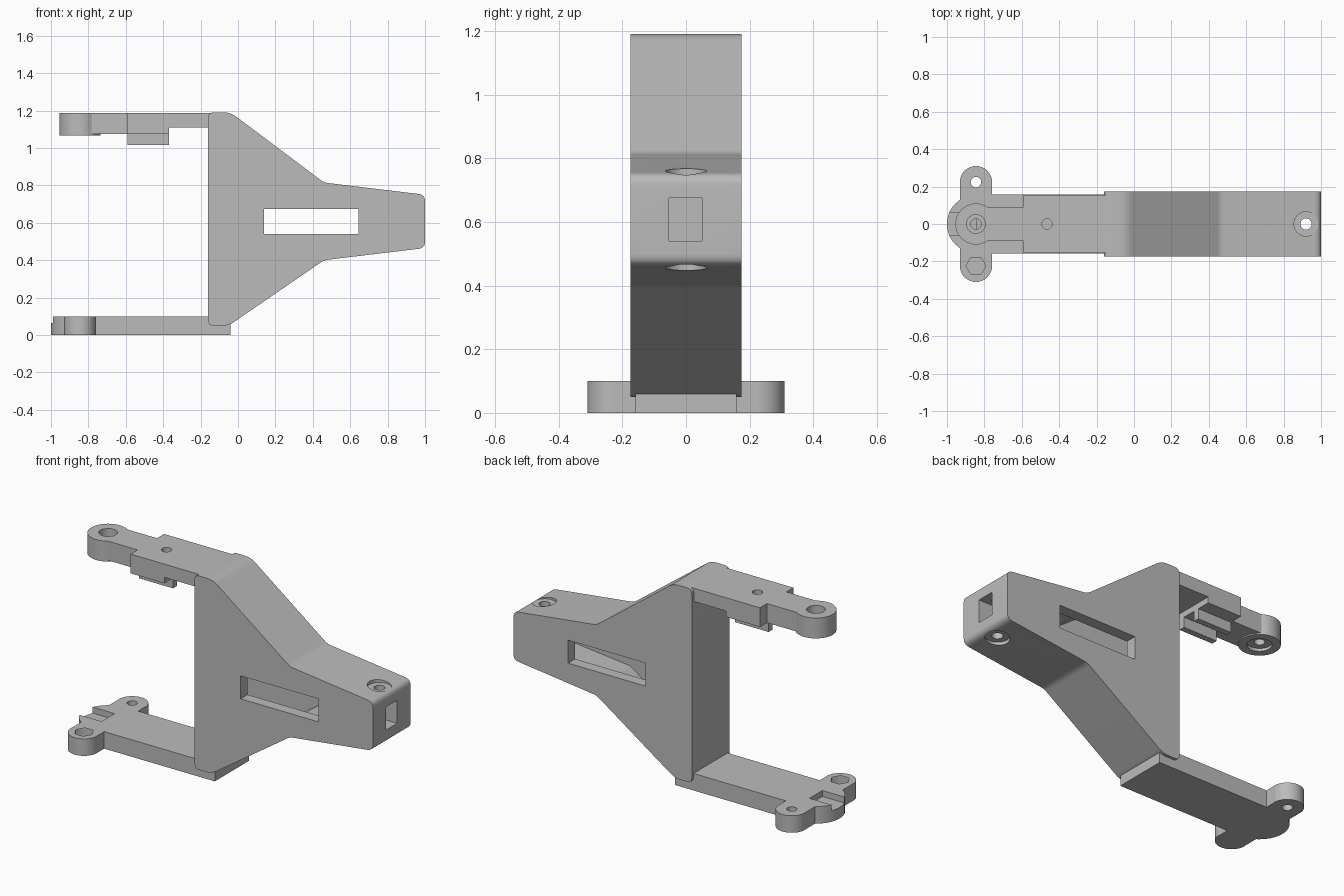
import bpy, bmesh, math
from mathutils import Vector

old = bpy.data.objects.get("Cube")
if old:
    bpy.data.objects.remove(old, do_unlink=True)

grey = bpy.data.materials.new("plain grey")
grey.use_nodes = True
grey.diffuse_color = (0.5, 0.5, 0.5, 1)
grey.node_tree.nodes["Principled BSDF"].inputs["Base Color"].default_value = grey.diffuse_color


def finish(name, bm):
    bmesh.ops.recalc_face_normals(bm, faces=bm.faces)
    mesh = bpy.data.meshes.new(name)
    bm.to_mesh(mesh)
    bm.free()
    mesh.materials.append(grey)
    ob = bpy.data.objects.new(name, mesh)
    bpy.context.collection.objects.link(ob)
    return ob


def box(name, x, y, z):
    bm = bmesh.new()
    bmesh.ops.create_cube(bm, size=1)
    for v in bm.verts:
        v.co = [lo + (c + 0.5) * (hi - lo) for c, (lo, hi) in zip(v.co, (x, y, z))]
    return finish(name, bm)


def cylinder(name, x, y, r, z, sides=48):
    bm = bmesh.new()
    bmesh.ops.create_cone(bm, cap_ends=True, segments=sides, radius1=r, radius2=r, depth=z[1] - z[0])
    turn = math.pi / 2  # put a corner on the x axis for six sides
    for v in bm.verts:
        px, py = v.co.x, v.co.y
        v.co = (x + px * math.cos(turn) - py * math.sin(turn),
                y + px * math.sin(turn) + py * math.cos(turn), v.co.z + (z[0] + z[1]) / 2)
    return finish(name, bm)


def rounded_prism(name, corners, half_width):
    """Extrude an x-z outline of (x, z, corner radius) along y."""
    bm = bmesh.new()
    outline = []
    for i, (x, z, r) in enumerate(corners):
        p = Vector((x, z))
        if not r:
            outline.append(p)
            continue
        ends = [p + (Vector(corners[j % len(corners)][:2]) - p).normalized() * r for j in (i - 1, i + 1)]
        for k in range(7):
            t = k / 6
            outline.append(ends[0] * (1 - t) ** 2 + p * 2 * t * (1 - t) + ends[1] * t * t)
    face = bm.faces.new([bm.verts.new((p.x, -half_width, p.y)) for p in outline])
    new = bmesh.ops.extrude_face_region(bm, geom=[face])["geom"]
    bmesh.ops.translate(bm, vec=(0, 2 * half_width, 0),
                        verts=[g for g in new if isinstance(g, bmesh.types.BMVert)])
    return finish(name, bm)


def combine(ob, tools, operation):
    bpy.context.view_layer.objects.active = ob
    for tool in tools:
        mod = ob.modifiers.new("shape", "BOOLEAN")
        mod.operation = operation
        mod.solver = "EXACT"
        mod.object = tool
        bpy.ops.object.modifier_apply(modifier=mod.name)
        bpy.data.objects.remove(tool, do_unlink=True)


def soften(ob):
    bpy.ops.object.select_all(action="DESELECT")
    ob.select_set(True)
    bpy.context.view_layer.objects.active = ob
    bpy.ops.object.shade_smooth_by_angle(angle=math.radians(25))


# Hollow tapered body
body = rounded_prism("tapered_body", [
    (-0.16, 0.05, 0.03), (-0.05, 0.05, 0.035), (0.46, 0.40, 0.02), (1, 0.465, 0.035),
    (1, 0.75, 0.035), (0.46, 0.815, 0.02), (-0.04, 1.19, 0.035), (-0.16, 1.19, 0.03)], 0.175)
cavity = rounded_prism("cavity", [
    (-0.09, 0.13, 0), (-0.06, 0.13, 0), (0.44, 0.47, 0), (0.82, 0.51, 0),
    (0.82, 0.7, 0), (0.44, 0.745, 0), (-0.06, 1.1, 0), (-0.09, 1.1, 0)], 0.11)
window = (0.54, 0.675)
combine(body, [
    cavity,
    box("side_slot", (0.14, 0.645), (-0.3, 0.3), window),
    box("nose_socket", (0.5, 1.1), (-0.053, 0.051), window),
    cylinder("nose_bolt_hole", 0.92, 0, 0.03, (0.3, 0.9)),
    cylinder("upper_bolt_seat", 0.92, 0, 0.065, (0.748, 0.9)),
    cylinder("lower_bolt_seat", 0.92, 0, 0.065, (0.3, 0.467)),
], "DIFFERENCE")
soften(body)

# Upper arm with a stepped underside and an eye
pivot = -0.845
upper = box("upper_arm", (-0.59, -0.37), (-0.155, 0.155), (1.075, 1.188))
combine(upper, [
    box("arm_root", (-0.4, -0.1), (-0.155, 0.155), (1.11, 1.188)),
    box("eye_neck", (pivot, -0.55), (-0.09, 0.09), (1.075, 1.188)),
    cylinder("eye", pivot, 0, 0.11, (1.068, 1.188)),
], "UNION")
combine(upper, [
    cylinder("eye_bore", pivot, 0, 0.05, (1.12, 1.3)),
    cylinder("eye_pin_hole", pivot, 0, 0.028, (1, 1.3)),
    cylinder("eye_lower_seat", pivot, 0, 0.065, (1, 1.085)),
    cylinder("arm_screw_hole", -0.465, 0, 0.028, (1, 1.3)),
], "DIFFERENCE")
soften(upper)

# Guide rails under the upper arm
for side, name in ((-1, "right_guide_rail"), (1, "left_guide_rail")):
    box(name, (-0.59, -0.37), sorted((side * 0.04, side * 0.075)), (1.015, 1.08))

# Lower arm with a ring and two nut ears
deck = (0, 0.1)
lower = box("lower_arm", (-0.79, -0.04), (-0.158, 0.158), deck)
combine(lower, [
    box("under_body_cut", (-0.1, 0.1), (-0.3, 0.3), (0.06, 0.2)),
], "DIFFERENCE")
parts = [cylinder("ring", pivot, 0, 0.155, deck),
         box("ear_bar", (pivot - 0.085, pivot + 0.085), (-0.225, 0.225), deck)]
cuts = [cylinder("ring_hole", pivot, 0, 0.1, (-0.1, 0.2)),
        box("ring_notch", (-1.1, pivot), (-0.06, 0.06), (0.065, 0.2))]
for side in (-1, 1):
    y = side * 0.224
    parts.append(cylinder("ear", pivot, y, 0.086, deck))
    cuts.append(cylinder("nut_pocket", pivot, y, 0.053, (0.045, 0.2), 6))
    cuts.append(cylinder("ear_hole", pivot, y, 0.028, (-0.1, 0.2)))
combine(lower, parts, "UNION")
combine(lower, cuts, "DIFFERENCE")
soften(lower)
